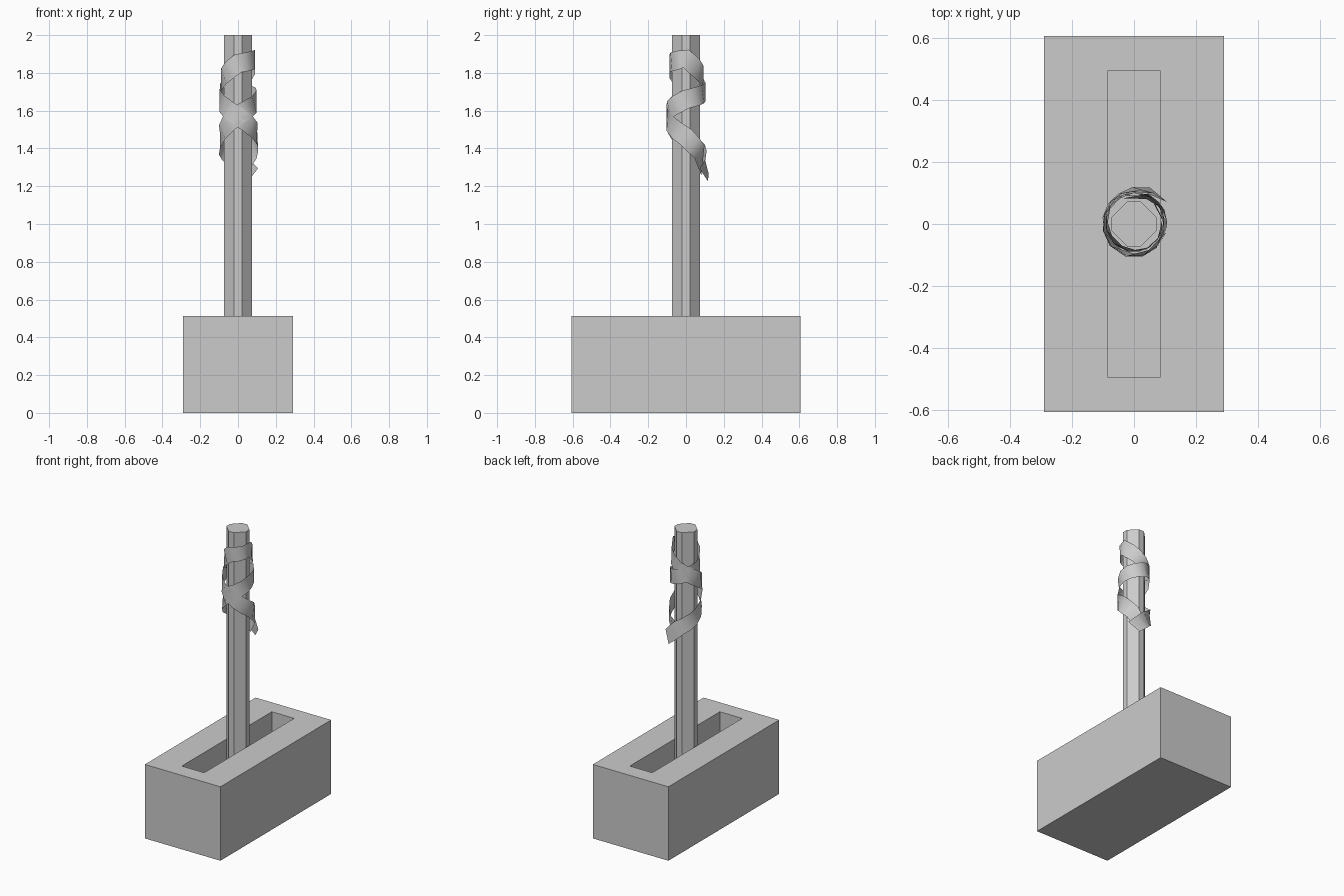
import bpy, bmesh
from math import radians, cos, sin
from mathutils import Vector

if "Cube" in bpy.data.objects:
    bpy.data.objects.remove(bpy.data.objects["Cube"])


def make_object(name, bm):
    mesh = bpy.data.meshes.new(name)
    bm.to_mesh(mesh)
    bm.free()
    obj = bpy.data.objects.new(name, mesh)
    bpy.context.collection.objects.link(obj)
    return obj


# Base block with a long slot sunk into the top
bm = bmesh.new()


def ring(hx, hy, z):
    return [bm.verts.new((sx * hx, sy * hy, z))
            for sx, sy in ((-1, -1), (1, -1), (1, 1), (-1, 1))]


FLOOR = 0.12
rings = [ring(0.29, 0.607, 0), ring(0.29, 0.607, 0.513),
         ring(0.086, 0.493, 0.513), ring(0.086, 0.493, FLOOR)]
for a, b in zip(rings, rings[1:]):
    for i in range(4):
        j = (i + 1) % 4
        bm.faces.new((a[i], a[j], b[j], b[i]))
bm.faces.new(rings[0][::-1])
bm.faces.new(rings[-1])
make_object("base_block", bm)

# Pole: eight-sided with alternating narrow and wide faces
bm = bmesh.new()
a, b = 0.074, 0.02
profile = [(a, -b), (a, b), (b, a), (-b, a), (-a, b), (-a, -b), (-b, -a), (b, -a)]
face = bm.faces.new([bm.verts.new((x, y, FLOOR)) for x, y in profile])
top = bmesh.ops.extrude_face_region(bm, geom=[face], use_keep_orig=True)
bmesh.ops.translate(bm, vec=(0, 0, 2 - FLOOR),
                    verts=[v for v in top["geom"] if isinstance(v, bmesh.types.BMVert)])
bmesh.ops.recalc_face_normals(bm, faces=bm.faces)
make_object("pole", bm)

# Ribbon: climbs the pole, loops over at the top and comes back down
# keys are (angle, height, radius)
keys = [(88, 1.29, 0.09), (45, 1.38, 0.108), (0, 1.46, 0.106), (-90, 1.57, 0.105),
        (-180, 1.67, 0.10), (-270, 1.76, 0.095), (-360, 1.875, 0.092),
        (-450, 1.85, 0.09), (-540, 1.75, 0.092), (-630, 1.70, 0.105),
        (-720, 1.66, 0.10), (-810, 1.58, 0.108), (-900, 1.44, 0.10),
        (-980, 1.35, 0.11), (-1030, 1.26, 0.128)]
path = []
for (t0, z0, r0), (t1, z1, r1) in zip(keys, keys[1:]):
    n = max(1, round((t0 - t1) / 30))
    path += [(t0 + (t1 - t0) * k / n, z0 + (z1 - z0) * k / n, r0 + (r1 - r0) * k / n)
             for k in range(n)]
path.append(keys[-1])

bm = bmesh.new()
pairs = []
HALF = 0.05
for i, (t, z, r) in enumerate(path):
    p0, p1 = path[max(i - 1, 0)], path[min(i + 1, len(path) - 1)]
    run, rise = radians(p1[0] - p0[0]) * 0.1, p1[1] - p0[1]
    d = Vector((run, rise)).normalized()
    side = Vector((-d.y, d.x)) * HALF
    pair = []
    for s in (1, -1):
        ang = radians(t) + s * side.x / r
        pair.append(bm.verts.new((r * cos(ang), r * sin(ang), z + s * side.y)))
    pairs.append(pair)
for p, q in zip(pairs, pairs[1:]):
    f = bm.faces.new((p[0], q[0], q[1], p[1]))
    f.smooth = True
make_object("wrapped_ribbon", bm)
